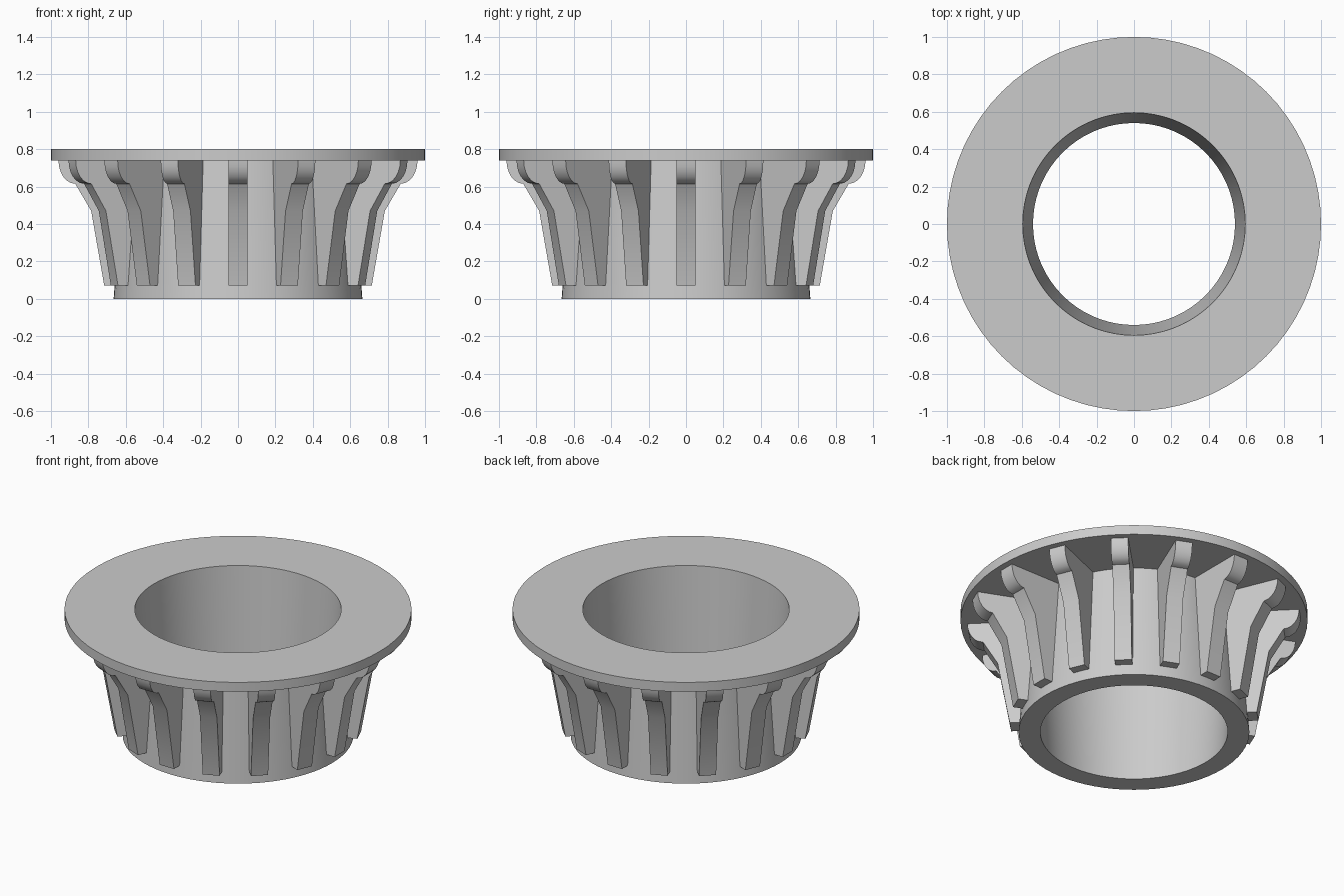
import bpy
import bmesh
from math import sin, cos, pi, radians
from mathutils import Matrix

SIDES = 72
RIBS = 16
RIB_WIDTH = 0.1

cube = bpy.data.objects.get("Cube")
if cube:
    bpy.data.objects.remove(cube, do_unlink=True)

grey = bpy.data.materials.new("plain grey")
grey.use_nodes = True
colour = (0.6, 0.6, 0.6, 1)
grey.diffuse_color = colour
grey.node_tree.nodes["Principled BSDF"].inputs["Base Color"].default_value = colour


def finish(name, bm):
    bmesh.ops.recalc_face_normals(bm, faces=bm.faces)
    mesh = bpy.data.meshes.new(name)
    bm.to_mesh(mesh)
    bm.free()
    mesh.materials.append(grey)
    obj = bpy.data.objects.new(name, mesh)
    bpy.context.collection.objects.link(obj)
    return obj


def smooth(obj):
    bpy.ops.object.select_all(action="DESELECT")
    obj.select_set(True)
    bpy.context.view_layer.objects.active = obj
    bpy.ops.object.shade_smooth_by_angle(angle=radians(25))


# Flanged sleeve: closed wall profile (radius, height) turned about z
wall = [(0.54, 0), (0.665, 0), (0.61, 0.74), (1, 0.74), (1, 0.8), (0.595, 0.8)]
bm = bmesh.new()
rings = []
for i in range(SIDES):
    a = 2 * pi * i / SIDES
    rings.append([bm.verts.new((r * cos(a), r * sin(a), z)) for r, z in wall])
for i, ring in enumerate(rings):
    following = rings[(i + 1) % SIDES]
    for j in range(len(wall)):
        k = (j + 1) % len(wall)
        bm.faces.new((ring[j], following[j], following[k], ring[k]))
smooth(finish("flanged_sleeve", bm))

# Ribs: kinked side outline with a rounded shoulder under the flange
outline = [(0.6, 0.74), (0.63, 0.07), (0.715, 0.07), (0.785, 0.47), (0.87, 0.615)]
for i in range(1, 7):
    a = pi / 2 * i / 6
    outline.append((0.87 + 0.09 * sin(a), 0.74 - 0.125 * cos(a)))

bm = bmesh.new()
for i in range(RIBS):
    face = bm.faces.new([bm.verts.new((r, -RIB_WIDTH / 2, z)) for r, z in outline])
    extruded = bmesh.ops.extrude_face_region(bm, geom=[face], use_keep_orig=True)
    moved = [g for g in extruded["geom"] if isinstance(g, bmesh.types.BMVert)]
    bmesh.ops.translate(bm, verts=moved, vec=(0, RIB_WIDTH, 0))
    turn = Matrix.Rotation(2 * pi * i / RIBS, 3, "Z")
    bmesh.ops.rotate(bm, verts=moved + list(face.verts), cent=(0, 0, 0), matrix=turn)
smooth(finish("ribs", bm))
